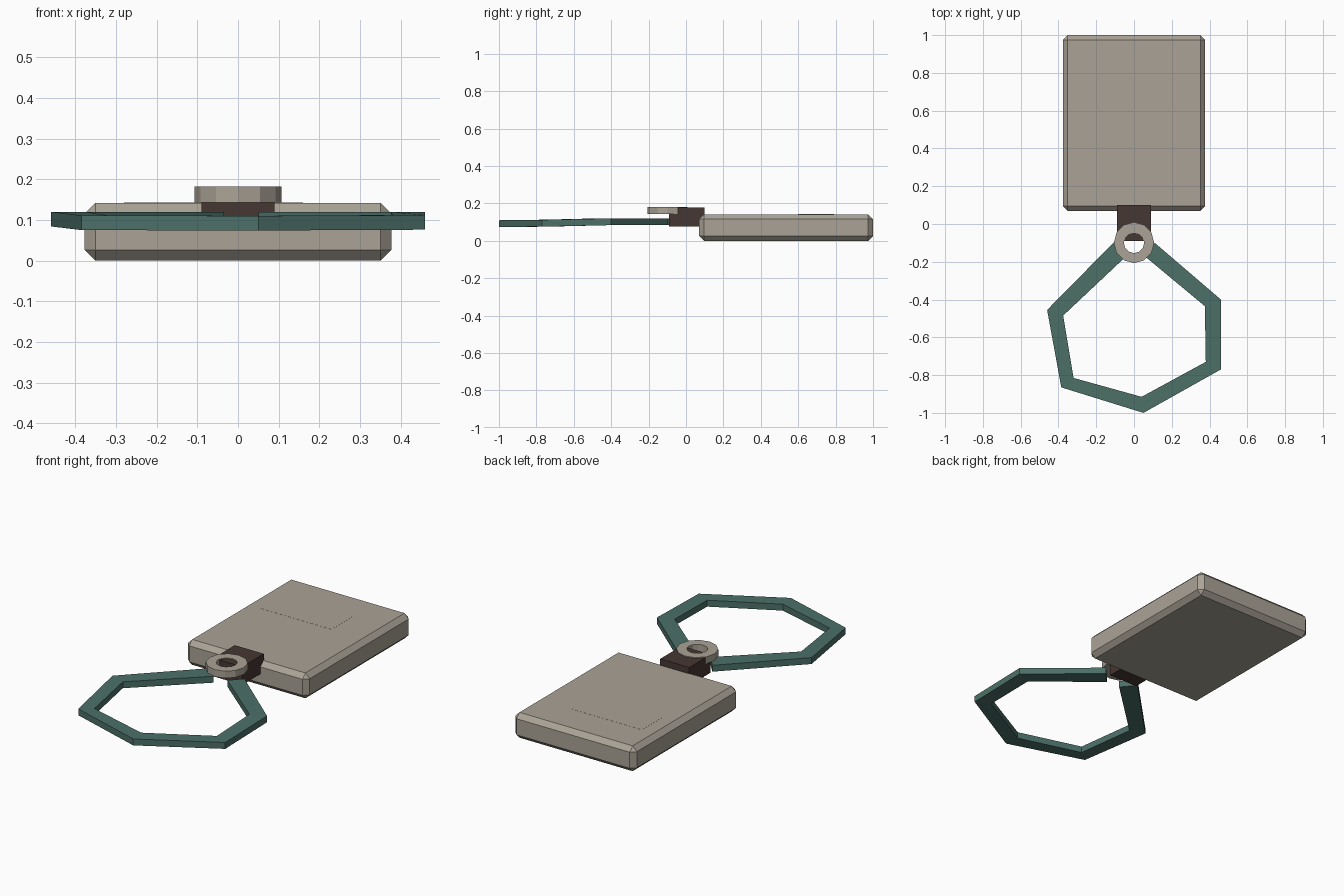
import bpy, bmesh, math

if "Cube" in bpy.data.objects:
    bpy.data.objects.remove(bpy.data.objects["Cube"])


def material(name, rgb):
    m = bpy.data.materials.new(name)
    m.diffuse_color = (*rgb, 1)
    m.use_nodes = True
    m.node_tree.nodes["Principled BSDF"].inputs["Base Color"].default_value = m.diffuse_color
    return m


BEIGE = material("warm_grey", (0.40, 0.365, 0.305))
TEAL = material("teal", (0.072, 0.16, 0.137))
BROWN = material("dark_brown", (0.062, 0.038, 0.032))


def finish(name, bm, mat):
    bmesh.ops.recalc_face_normals(bm, faces=bm.faces)
    me = bpy.data.meshes.new(name)
    bm.to_mesh(me)
    bm.free()
    me.materials.append(mat)
    ob = bpy.data.objects.new(name, me)
    bpy.context.collection.objects.link(ob)
    return ob


def box(name, lo, hi, mat, bevel=0):
    bm = bmesh.new()
    bmesh.ops.create_cube(bm, size=1)
    for v in bm.verts:
        v.co = [(a + b) / 2 + c * (b - a) for a, b, c in zip(lo, hi, v.co)]
    if bevel:
        bmesh.ops.bevel(bm, geom=bm.edges[:], offset=bevel, segments=1,
                        affect='EDGES')
    return finish(name, bm, mat)


def band(name, outer, inner, zmid, thick, mat, closed):
    """Rectangular-section strip between two outlines."""
    bm = bmesh.new()
    rows = []
    for (ox, oy), (ix, iy), z in zip(outer, inner, zmid):
        a, b = z - thick / 2, z + thick / 2
        rows.append([bm.verts.new(p) for p in
                     ((ox, oy, a), (ox, oy, b), (ix, iy, b), (ix, iy, a))])
    n = len(rows)
    for i in range(n if closed else n - 1):
        r, s = rows[i], rows[(i + 1) % n]
        for k in range(4):
            m = (k + 1) % 4
            bm.faces.new((r[k], r[m], s[m], s[k]))
    if not closed:
        bm.faces.new(rows[0])
        bm.faces.new(rows[-1])
    return finish(name, bm, mat)


# Chamfered tag body with a flush label on top
box("tag_body", (-0.377, 0.07, 0), (0.377, 1.0, 0.142), BEIGE, 0.026)
box("label_plate", (-0.28, 0.60, 0.139), (0.16, 0.79, 0.1425), BEIGE)

# Connector block
box("connector_block", (-0.09, -0.09, 0.076), (0.09, 0.10, 0.178), BROWN)

# Twelve-sided eyelet
def circle(r):
    return [(r * math.cos(math.tau * i / 12), -0.1 + r * math.sin(math.tau * i / 12))
            for i in range(12)]


band("eyelet_ring", circle(0.107), circle(0.054), [0.1625] * 12, 0.039, BEIGE, True)

# Open strap loop, drooping slightly towards the front
outer = [(-0.10, -0.09), (-0.46, -0.455), (-0.385, -0.865), (0.05, -1.0),
         (0.46, -0.77), (0.46, -0.40), (0.11, -0.10)]
inner = [(-0.035, -0.165), (-0.375, -0.485), (-0.32, -0.815), (0.04, -0.915),
         (0.38, -0.73), (0.375, -0.435), (0.05, -0.165)]
zmid = [0.102, 0.102, 0.093, 0.092, 0.094, 0.102, 0.102]
band("strap_loop", outer, inner, zmid, 0.036, TEAL, False)
